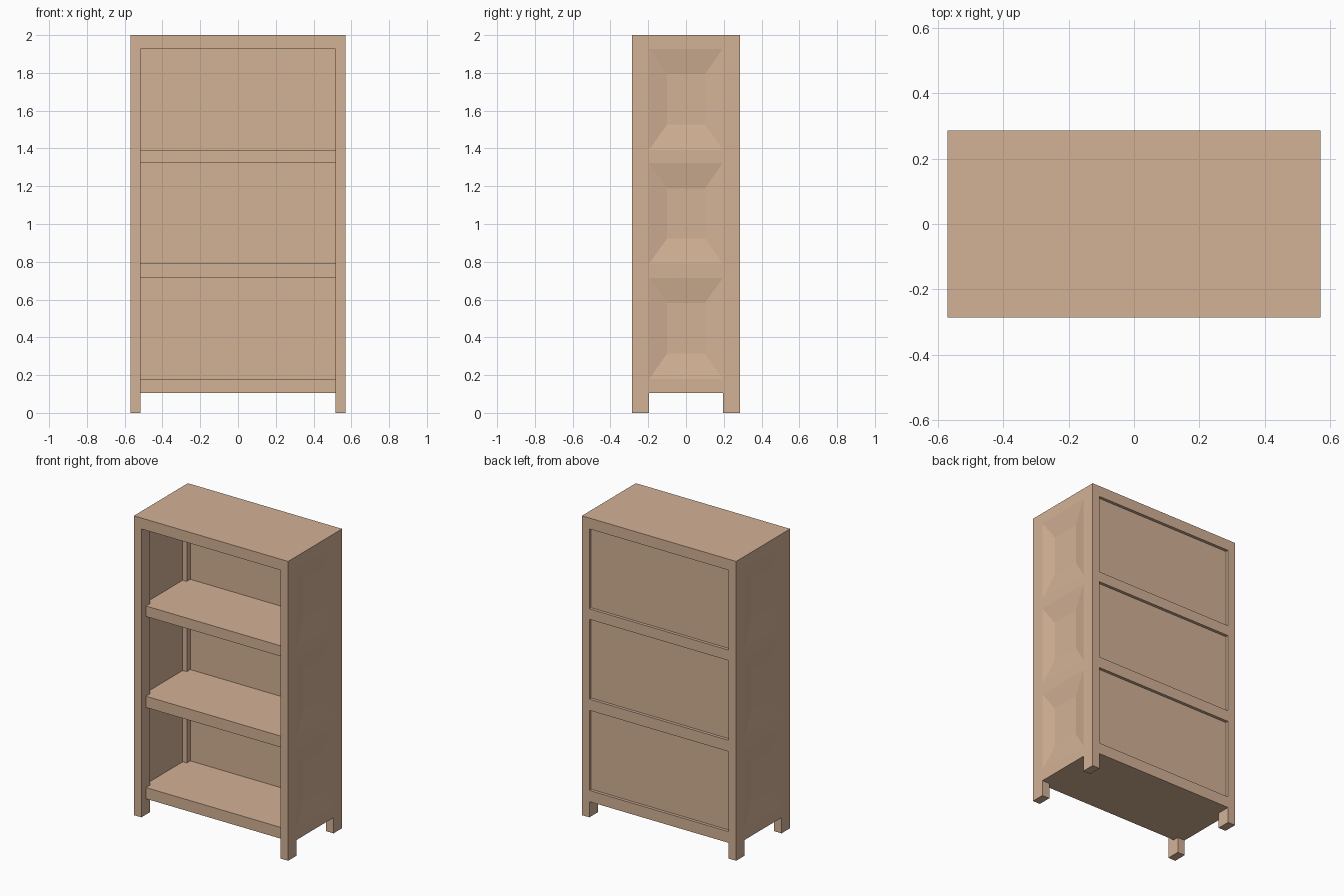
import bpy, bmesh

if "Cube" in bpy.data.objects:
    bpy.data.objects.remove(bpy.data.objects["Cube"])

HX, HY = 0.57, 0.285            # half width, half depth
PX, PY = 0.515, 0.195           # inner faces of the corner posts
SHELVES = [(0.105, 0.18), (0.715, 0.79), (1.323, 1.393)]
TOP_Z = (1.927, 2.0)

wood = bpy.data.materials.new("light_wood")
wood.diffuse_color = (0.65, 0.445, 0.305, 1)
wood.use_nodes = True
wood.node_tree.nodes["Principled BSDF"].inputs["Base Color"].default_value = wood.diffuse_color


def finish(name, bm, mirror=None):
    bmesh.ops.recalc_face_normals(bm, faces=bm.faces)
    me = bpy.data.meshes.new(name)
    bm.to_mesh(me)
    bm.free()
    me.materials.append(wood)
    ob = bpy.data.objects.new(name, me)
    bpy.context.collection.objects.link(ob)
    if mirror:
        mod = ob.modifiers.new("mirror", 'MIRROR')
        mod.use_axis = mirror
    return ob


def prism(name, outline, z0, z1, mirror=None):
    """Extrude an xy outline from z0 to z1."""
    bm = bmesh.new()
    face = bm.faces.new([bm.verts.new((x, y, z0)) for x, y in outline])
    res = bmesh.ops.extrude_face_region(bm, geom=[face])
    verts = [v for v in res["geom"] if isinstance(v, bmesh.types.BMVert)]
    bmesh.ops.translate(bm, verts=verts, vec=(0, 0, z1 - z0))
    return finish(name, bm, mirror)


def rect(x0, x1, y0, y1):
    return [(x0, y0), (x1, y0), (x1, y1), (x0, y1)]


def side_panel(name, z0, z1):
    """Panel whose outer face slopes inwards to a sunken flat centre."""
    bm = bmesh.new()

    def ring(x, y, margin):
        return [bm.verts.new((x, s * y, z)) for s, z in
                ((-1, z0 + margin), (1, z0 + margin), (1, z1 - margin), (-1, z1 - margin))]

    rings = [ring(0.545, PY, 0), ring(HX, PY, 0), ring(0.55, 0.1, 0.134)]
    for a, b in zip(rings, rings[1:]):
        for i in range(4):
            j = (i + 1) % 4
            bm.faces.new((a[i], a[j], b[j], b[i]))
    bm.faces.new(rings[0])
    bm.faces.new(rings[-1])
    return finish(name, bm, (True, False, False))


# Corner posts running down into the feet
prism("corner_posts", rect(PX, HX, PY, HY), 0, TOP_Z[0], (True, True, False))

# Solid top
prism("top", rect(-HX, HX, -HY, HY), *TOP_Z)

# Shelves notched around the posts, set back at the front, flush at the back
notched = [(-PX, -0.235), (PX, -0.235), (PX, -PY), (HX, -PY), (HX, PY), (PX, PY),
           (PX, HY), (-PX, HY), (-PX, PY), (-HX, PY), (-HX, -PY), (-PX, -PY)]
for i, (z0, z1) in enumerate(SHELVES):
    prism(f"shelf_{i + 1}", notched, z0, z1)

# Side and back panels for each bay
levels = SHELVES + [TOP_Z]
for i in range(3):
    z0, z1 = levels[i][1], levels[i + 1][0]
    side_panel(f"side_panels_{i + 1}", z0, z1)
    prism(f"back_panel_{i + 1}", rect(-PX, PX, 0.232, 0.265), z0, z1)
